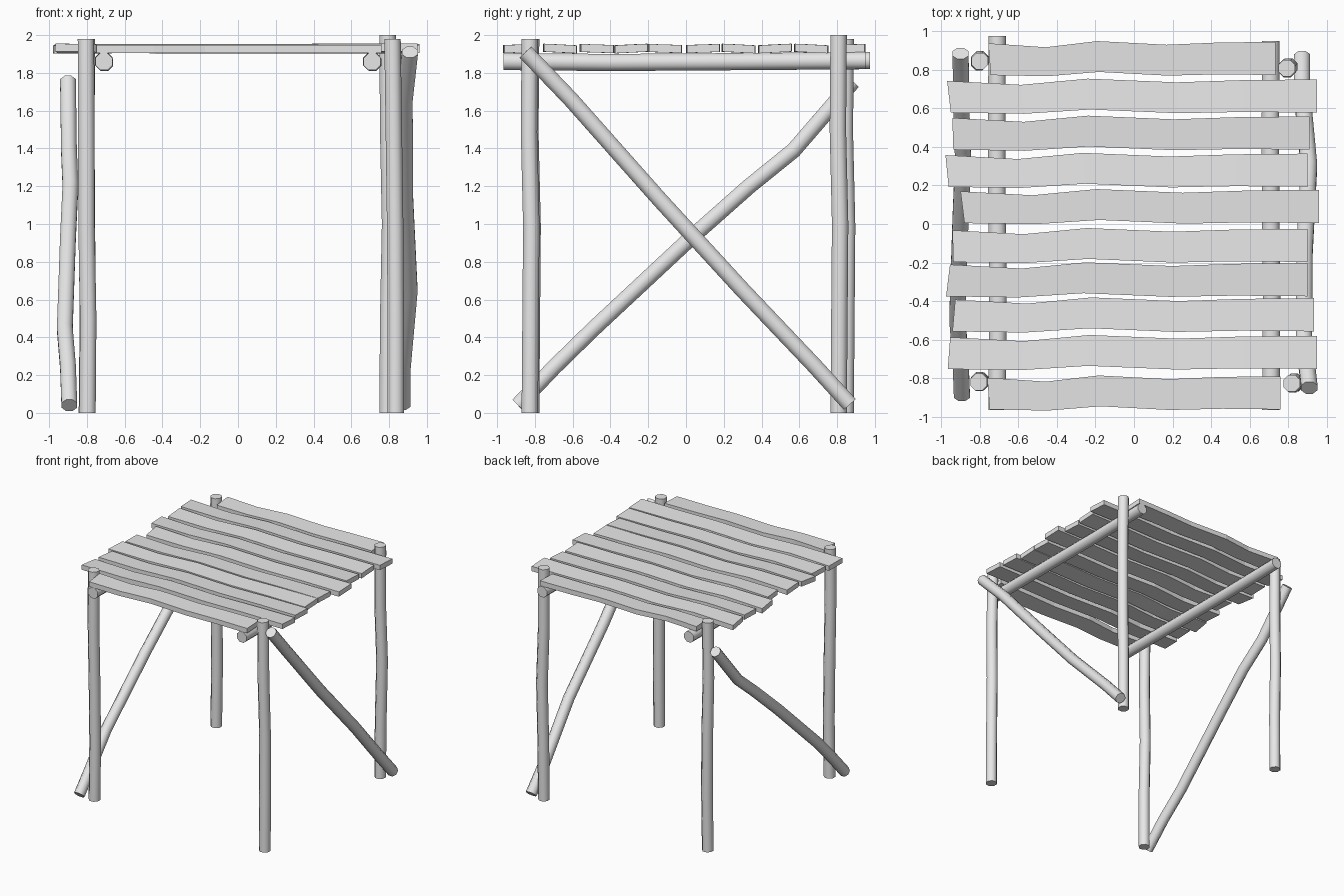
import bpy, bmesh, math, random
from mathutils import Vector

random.seed(4)
if "Cube" in bpy.data.objects:
    bpy.data.objects.remove(bpy.data.objects["Cube"])

# One plain grey for all the timber
grey = bpy.data.materials.new("plain grey wood")
grey.use_nodes = True
grey.diffuse_color = (0.8, 0.8, 0.8, 1)
grey.node_tree.nodes["Principled BSDF"].inputs["Base Color"].default_value = (0.8, 0.8, 0.8, 1)


def loft(name, rings, smooth):
    """Skin a row of equal-sized rings and cap both ends."""
    bm = bmesh.new()
    rows = [[bm.verts.new(p) for p in ring] for ring in rings]
    n = len(rows[0])
    for a, b in zip(rows, rows[1:]):
        for i in range(n):
            j = (i + 1) % n
            bm.faces.new((a[i], a[j], b[j], b[i]))
    bm.faces.new(rows[0])
    bm.faces.new(rows[-1])
    bmesh.ops.recalc_face_normals(bm, faces=bm.faces)
    mesh = bpy.data.meshes.new(name)
    bm.to_mesh(mesh)
    bm.free()
    mesh.materials.append(grey)
    obj = bpy.data.objects.new(name, mesh)
    bpy.context.collection.objects.link(obj)
    if smooth:
        bpy.ops.object.select_all(action='DESELECT')
        obj.select_set(True)
        bpy.context.view_layer.objects.active = obj
        bpy.ops.object.shade_smooth_by_angle(angle=math.radians(50))
    return obj


def pole(name, path, radius=0.047, sides=8):
    """Crooked round pole following a few centre points."""
    pts = [Vector(p) for p in path]
    axis = (pts[-1] - pts[0]).normalized()
    u = axis.cross(Vector((1, 0, 0))).normalized()
    v = axis.cross(u)
    turns = [math.tau * (k + 0.5) / sides for k in range(sides)]
    loft(name, [[p + radius * (u * math.cos(t) + v * math.sin(t)) for t in turns]
                for p in pts], True)


# Corner posts: height and slightly bent centre line from the ground up
posts = {
    "front_right_post": (1.98, -0.82, [-0.797, -0.793, -0.802, -0.803, -0.805]),
    "back_right_post": (1.98, 0.845, [-0.8, -0.795, -0.8, -0.803, -0.8]),
    "front_left_post": (1.98, -0.827, [0.835, 0.835, 0.832, 0.825, 0.818]),
    "back_left_post": (2.0, 0.808, [0.792, 0.795, 0.805, 0.795, 0.792]),
}
bend_y = [0, 0.004, 0.008, -0.004, 0]
for name, (height, y, xs) in posts.items():
    pole(name, [(x, y + b, height * k / 4) for k, (x, b) in enumerate(zip(xs, bend_y))])

# Beams under the planks, front to back
for name, x, y0, y1 in (("right_beam", -0.71, -0.965, 0.975), ("left_beam", 0.71, -0.965, 0.95)):
    pole(name, [(x, y0, 1.86), (x + 0.004, -0.4, 1.855), (x - 0.003, 0.35, 1.86),
                (x, y1, 1.865)], 0.049)

# Diagonal braces on the two sides
pole("right_brace", [(-0.893, -0.89, 0.04), (-0.9, -0.7, 0.24), (-0.917, -0.49, 0.445),
                     (-0.9, 0.03, 0.93), (-0.887, 0.335, 1.2), (-0.895, 0.57, 1.39),
                     (-0.9, 0.885, 1.755)], 0.045)
pole("left_brace", [(0.91, -0.85, 1.91), (0.882, -0.61, 1.66), (0.885, -0.14, 1.13),
                    (0.908, 0.3, 0.65), (0.872, 0.68, 0.25), (0.872, 0.867, 0.045)], 0.046)

# Top planks: centre y, right end x, left end x, tilt in degrees
planks = [
    (0.855, -0.75, 0.735, 2), (0.66, -0.96, 0.95, -3), (0.468, -0.94, 0.91, 3),
    (0.275, -0.97, 0.9, -3), (0.087, -0.89, 0.96, 2), (-0.115, -0.94, 0.9, -2),
    (-0.293, -0.965, 0.9, 3), (-0.475, -0.935, 0.935, -2), (-0.67, -0.96, 0.95, -3),
    (-0.88, -0.755, 0.76, 2),
]
# Shared crooked outline: distance along, sideways shift, width
outline = [(0, 0, 0.165), (0.2, -0.013, 0.15), (0.38, 0.014, 0.16),
           (0.62, -0.005, 0.16), (0.8, 0.004, 0.165), (1, 0.004, 0.172)]
for n, (y, x0, x1, tilt) in enumerate(planks):
    skew = random.uniform(-0.012, 0.012)
    rings = []
    for t, shift, width in outline:
        x = x0 + (x1 - x0) * t
        s = math.sin(math.radians(tilt))
        ring = []
        for side, top in ((-1, -1), (1, -1), (1, 1), (-1, 1)):
            dy = side * width / 2
            ring.append((x + side * skew * (1 - t), y + shift + dy,
                         1.929 + dy * s + top * 0.021))
        rings.append(ring)
    loft("top_plank_%d" % (n + 1), rings, False)
